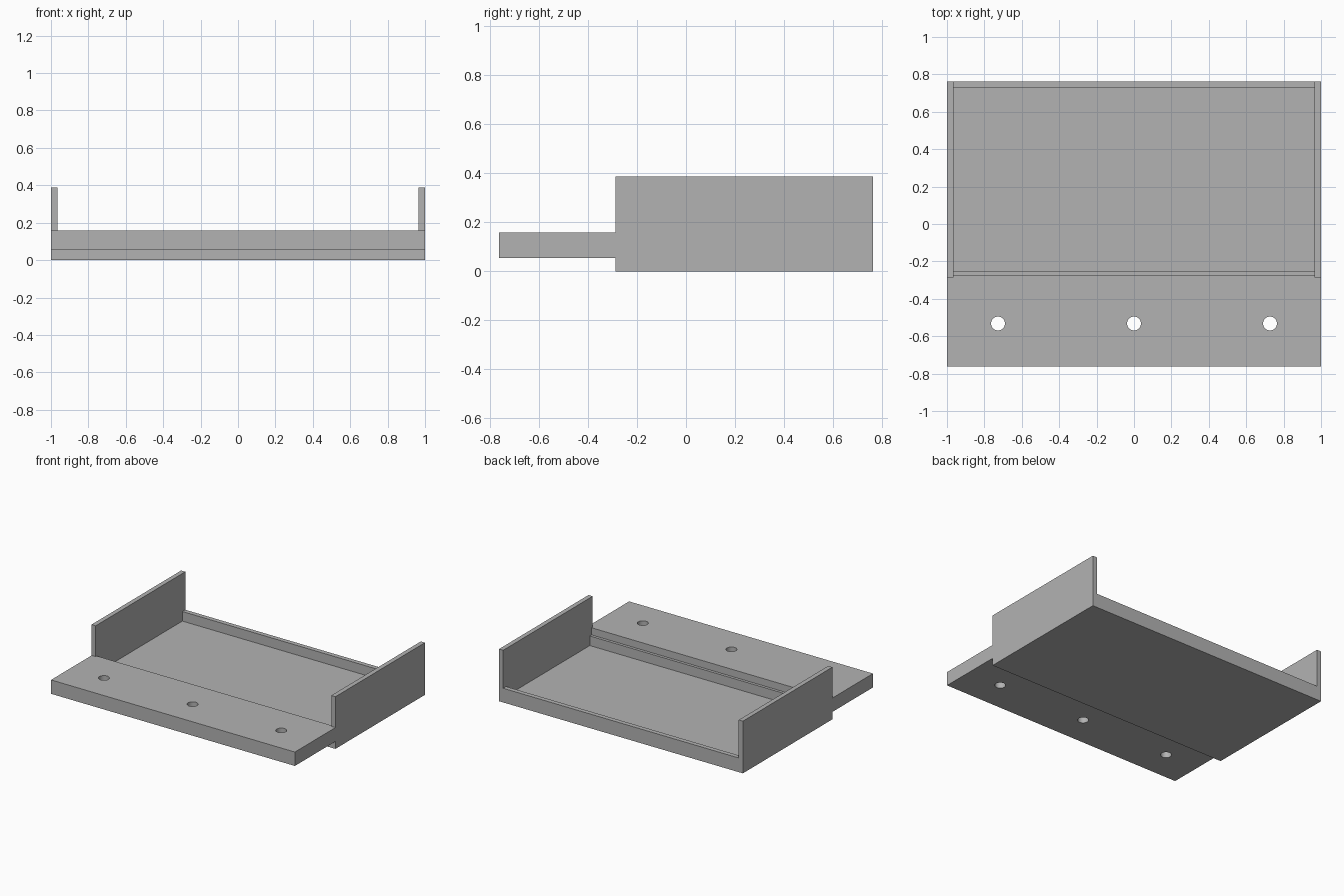
import bpy
import bmesh

if "Cube" in bpy.data.objects:
    bpy.data.objects.remove(bpy.data.objects["Cube"])

grey = bpy.data.materials.new("mid_grey")
grey.use_nodes = True
colour = (0.45, 0.45, 0.45, 1)
grey.diffuse_color = colour
grey.node_tree.nodes["Principled BSDF"].inputs["Base Color"].default_value = colour

WALL = 0.034                     # wall and floor thickness
FRONT, STEP, BACK = -0.762, -0.287, 0.762
FLANGE_LOW, FLANGE_TOP = 0.055, 0.158
LIP, TOP = 0.105, 0.387


def extrude_profile(name, profile, half_width):
    """Extrude a closed (y, z) profile symmetrically along x."""
    bm = bmesh.new()
    face = bm.faces.new([bm.verts.new((-half_width, y, z)) for y, z in profile])
    out = bmesh.ops.extrude_face_region(bm, geom=[face])
    verts = [v for v in out["geom"] if isinstance(v, bmesh.types.BMVert)]
    bmesh.ops.translate(bm, verts=verts, vec=(2 * half_width, 0, 0))
    bmesh.ops.recalc_face_normals(bm, faces=bm.faces)
    mesh = bpy.data.meshes.new(name)
    bm.to_mesh(mesh)
    bm.free()
    mesh.materials.append(grey)
    obj = bpy.data.objects.new(name, mesh)
    bpy.context.collection.objects.link(obj)
    return obj


def cut(target, cutter):
    """Subtract the cutter and hide it."""
    mod = target.modifiers.new(cutter.name, "BOOLEAN")
    mod.operation = "DIFFERENCE"
    mod.solver = "EXACT"
    mod.object = cutter
    bpy.context.view_layer.objects.active = target
    bpy.ops.object.modifier_apply(modifier=mod.name)
    bpy.data.objects.remove(cutter)


# Side silhouette: deep tray with a raised mounting flange in front
tray = extrude_profile("tray_with_flange", [
    (FRONT, FLANGE_LOW), (STEP, FLANGE_LOW), (STEP, 0), (BACK, 0),
    (BACK, TOP), (STEP, TOP), (STEP, FLANGE_TOP), (FRONT, FLANGE_TOP)], 1)

# Cavity between the side walls, with a front ledge and a low back lip
cut(tray, extrude_profile("cavity_cutter", [
    (STEP - 0.1, FLANGE_TOP), (STEP + 0.013, FLANGE_TOP), (STEP + 0.013, LIP),
    (STEP + WALL, LIP), (STEP + WALL, WALL), (BACK - WALL, WALL),
    (BACK - WALL, LIP), (BACK + 0.1, LIP), (BACK + 0.1, TOP + 0.1),
    (STEP - 0.1, TOP + 0.1)], 1 - WALL))

# Screw holes through the flange
for x in (-0.727, 0, 0.727):
    bpy.ops.mesh.primitive_cylinder_add(vertices=32, radius=0.037, depth=0.4,
                                        location=(x, -0.532, 0.1))
    drill = bpy.context.object
    drill.name = "hole_cutter"
    drill.data.materials.append(grey)
    cut(tray, drill)

# Smooth hole walls, keep the corners sharp
bpy.ops.object.select_all(action="DESELECT")
tray.select_set(True)
bpy.context.view_layer.objects.active = tray
bpy.ops.object.shade_smooth_by_angle()
